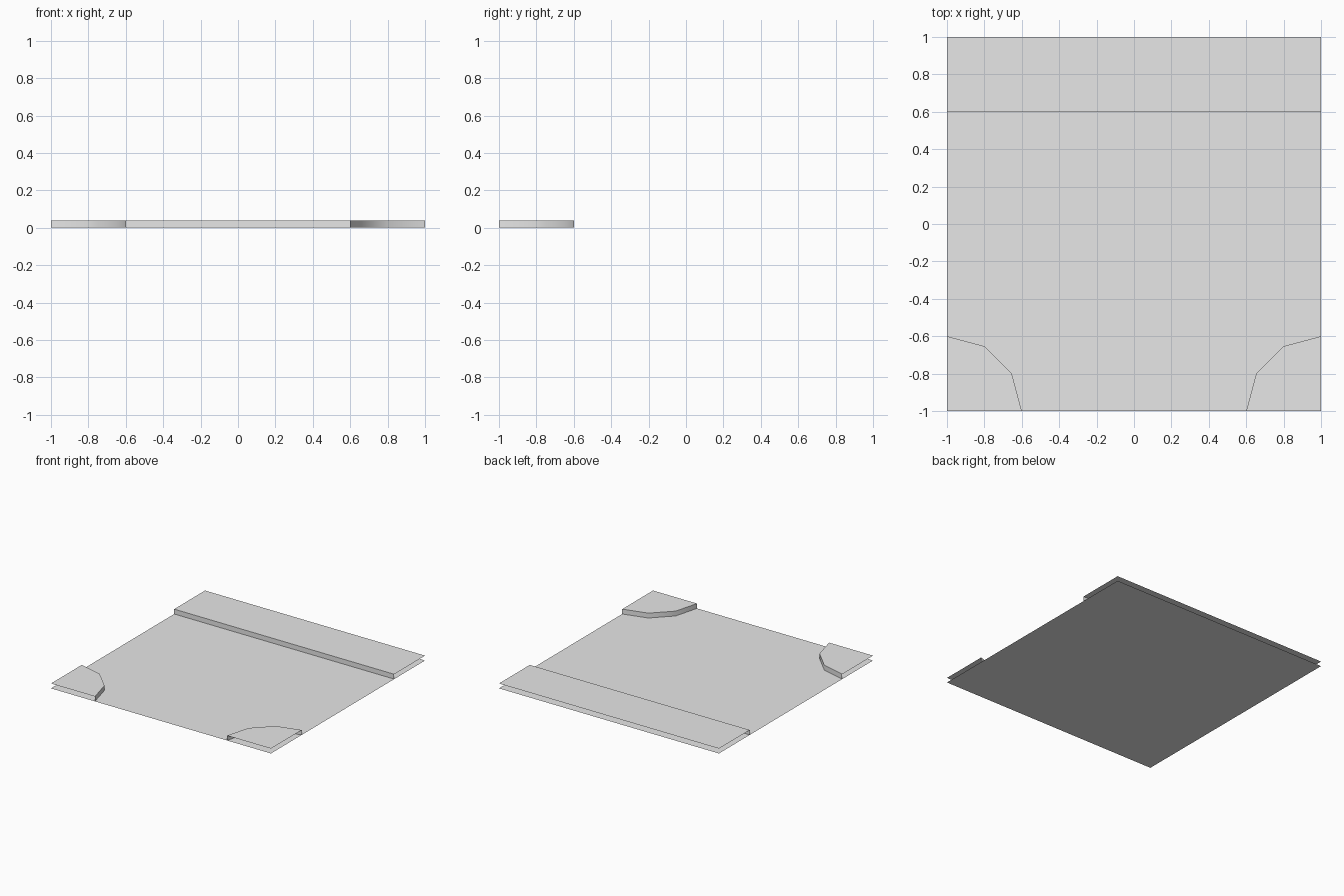
import bpy, math

if "Cube" in bpy.data.objects:
    bpy.data.objects.remove(bpy.data.objects["Cube"])

H = 0.04   # kerb height
R = 0.4    # corner radius and strip width

grey = bpy.data.materials.new("light_grey")
grey.diffuse_color = (0.8, 0.8, 0.8, 1)
grey.use_nodes = True
grey.node_tree.nodes["Principled BSDF"].inputs["Base Color"].default_value = grey.diffuse_color


def add_object(name, verts, faces):
    mesh = bpy.data.meshes.new(name)
    mesh.from_pydata(verts, [], faces)
    mesh.materials.append(grey)
    obj = bpy.data.objects.new(name, mesh)
    bpy.context.collection.objects.link(obj)
    bpy.ops.object.select_all(action='DESELECT')
    obj.select_set(True)
    bpy.context.view_layer.objects.active = obj
    bpy.ops.object.shade_smooth_by_angle(angle=math.radians(40))
    return obj


def raised_slab(name, edge, rest):
    """Open slab: a top sheet plus a wall along its inner edge only.
    The outline edge + rest runs counter-clockwise."""
    n, m = len(edge), len(rest)
    verts = [(x, y, H) for x, y in edge + rest] + [(x, y, 0) for x, y in edge]
    faces = [tuple(range(n + m))]
    for i in range(n - 1):
        faces.append((i + 1, i, n + m + i, n + m + i + 1))
    return add_object(name, verts, faces)


# Road sheet covering the whole tile
add_object("road_surface", [(-1, -1, 0), (1, -1, 0), (1, 1, 0), (-1, 1, 0)], [(0, 1, 2, 3)])

# Straight pavement along the back
raised_slab("back_pavement", [(-1, 1 - R), (1, 1 - R)], [(1, 1), (-1, 1)])

# Rounded pavement corners at the front
for side, start, name in ((-1, 0, "left_corner_pavement"), (1, 90, "right_corner_pavement")):
    arc = []
    for i in range(4):
        a = math.radians(start + 30 * i)
        arc.append((side + R * math.cos(a), -1 + R * math.sin(a)))
    raised_slab(name, arc, [(side, -1)])
